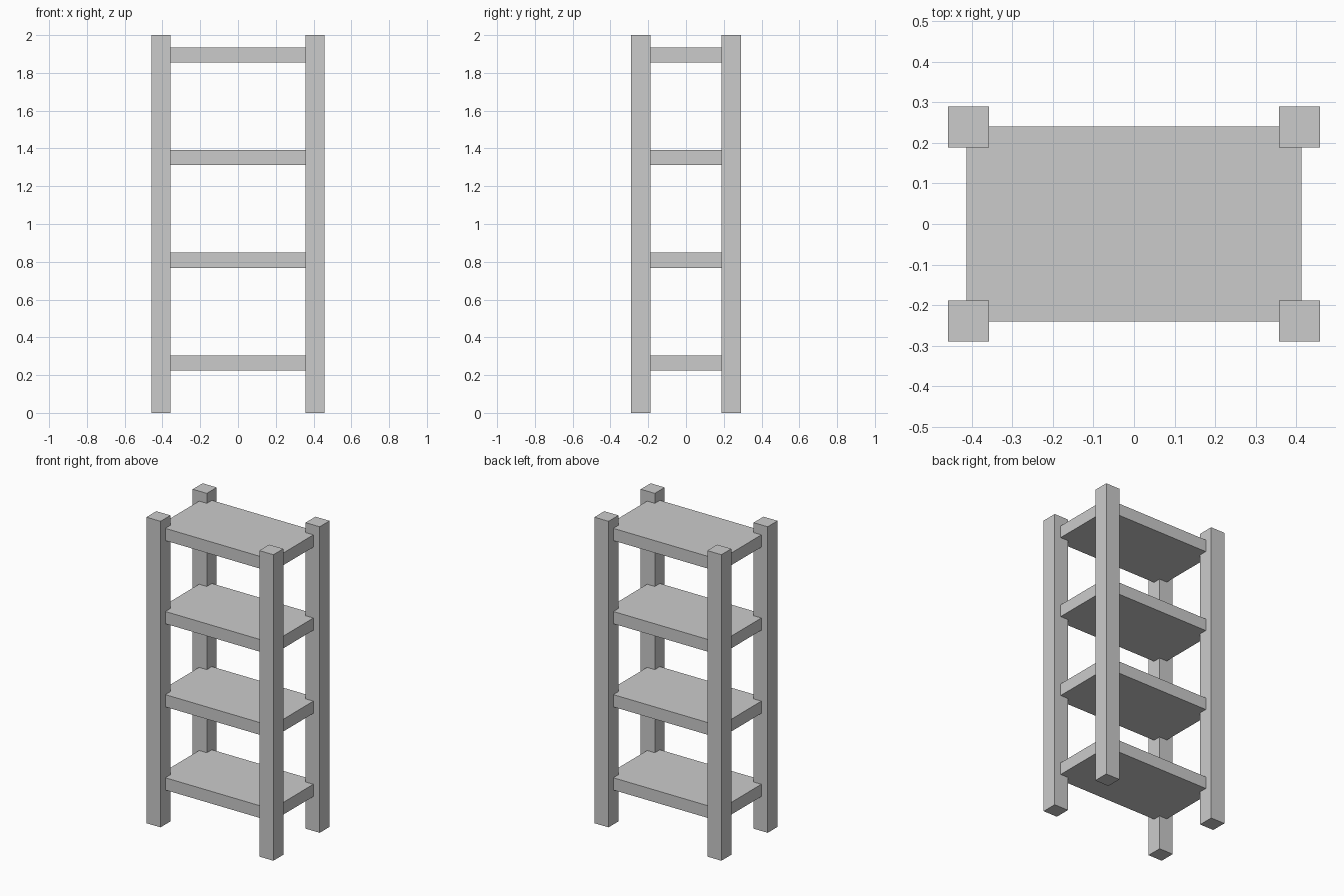
import bpy

cube = bpy.data.objects.get("Cube")
if cube:
    bpy.data.objects.remove(cube, do_unlink=True)

grey = bpy.data.materials.new("plain grey")
grey.use_nodes = True
colour = (0.6, 0.6, 0.6, 1)
grey.diffuse_color = colour
for node in grey.node_tree.nodes:
    if node.type == "BSDF_PRINCIPLED":
        node.inputs["Base Color"].default_value = colour


def box(name, centre, size):
    bpy.ops.mesh.primitive_cube_add(size=1, location=centre)
    ob = bpy.context.object
    ob.name = name
    ob.scale = size
    bpy.ops.object.transform_apply(location=False, rotation=False, scale=True)
    ob.data.materials.append(grey)
    return ob


# Four square corner posts
post = 0.102
for side, sx in (("right", -1), ("left", 1)):
    for end, sy in (("front", -1), ("back", 1)):
        box(f"{end}_{side}_post", (sx * 0.408, sy * 0.239, 1), (post, post, 2))

# Four shelf boards whose corners are let into the posts
for i in range(4):
    box(f"shelf_{i + 1}", (0, 0, 0.265 + i * 0.5433), (0.826, 0.48, 0.08))
